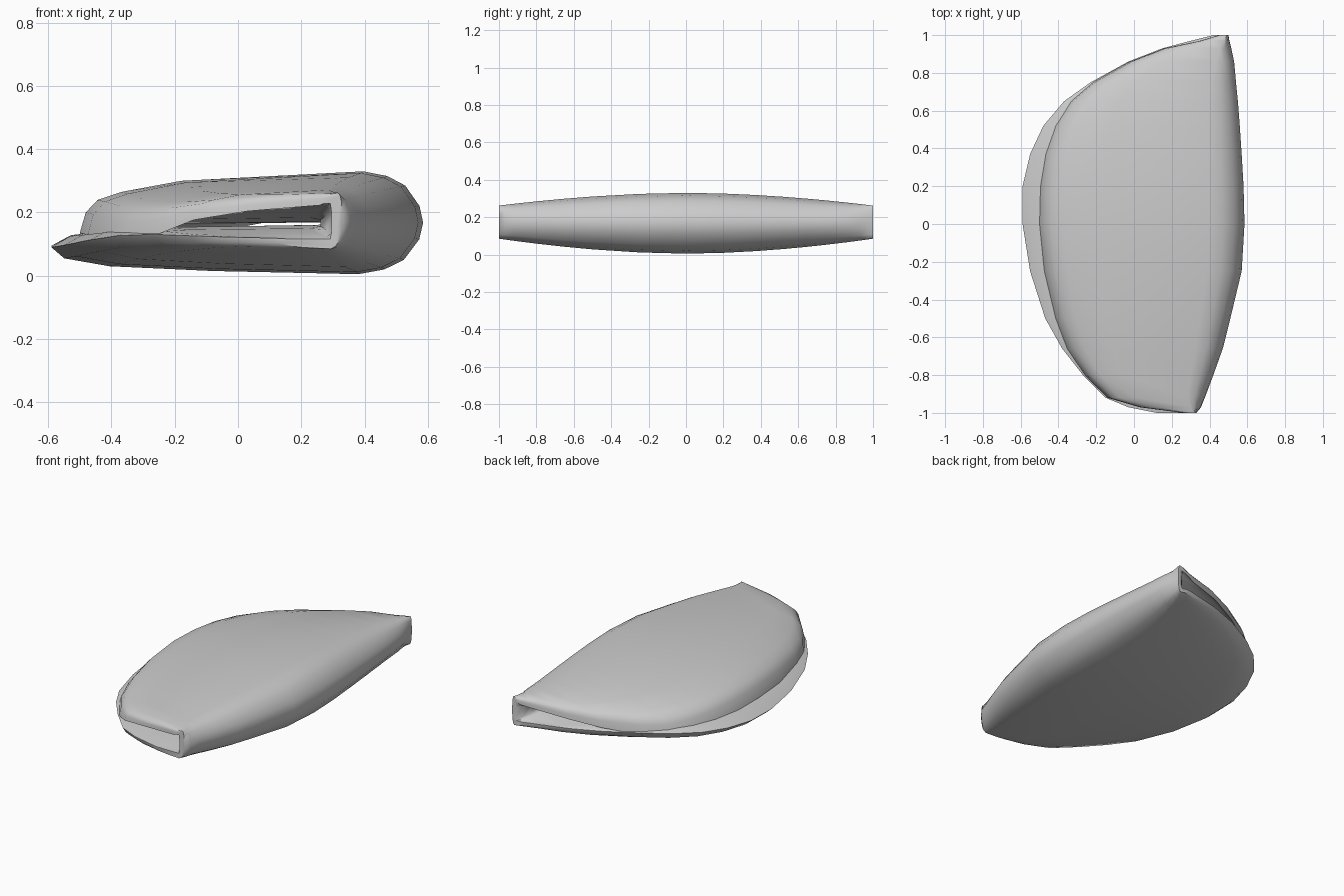
import bpy
import bmesh
import math

if "Cube" in bpy.data.objects:
    bpy.data.objects.remove(bpy.data.objects["Cube"], do_unlink=True)


def make_material(name, color):
    material = bpy.data.materials.new(name)
    material.use_nodes = True
    material.diffuse_color = color
    shader = material.node_tree.nodes["Principled BSDF"]
    shader.inputs["Base Color"].default_value = color
    return material


def lerp(start, end, amount):
    return start + (end - start) * amount


# Plan outline: y, lower leaf edge, upper leaf edge, outside of the fold
OUTLINE = [
    (-1, .12, .26, .33), (-.97, -.03, .03, .355), (-.92, -.15, -.14, .375),
    (-.8, -.27, -.26, .42), (-.66, -.38, -.36, .47), (-.5, -.47, -.42, .51),
    (-.25, -.55, -.475, .57), (0, -.59, -.5, .585), (.2, -.59, -.495, .58),
    (.37, -.55, -.47, .57), (.52, -.48, -.42, .56), (.65, -.37, -.34, .55),
    (.75, -.23, -.22, .54), (.86, -.03, -.02, .53), (.93, .15, .16, .515),
    (.97, .3, .35, .505), (1, .42, .45, .5),
]

# Outer skin of each leaf: distance in from the edge, depth from the face
LOWER_SKIN = [(0, .085), (.04, .05), (.18, .025), (.5, .01)]
UPPER_SKIN = [(0, .195), (.02, .13), (.06, .09), (.14, .065), (.34, .03)]
# Rounded fold: distance in from the spine, depth from the face
FOLD = [(.2, 0), (.12, .015), (.06, .045), (.012, .11)]
MIDDLE = .165
FULL_WIDTH = 1.15


def section(y, lower_edge, upper_edge, spine):
    """Closed U-shaped cross-section, with thin open lips toward both ends."""
    reach = abs(y)
    opening = max(0, (reach - .6) / .4) ** 2
    bottom = .005 + .08 * reach ** 1.8
    top = .33 - .068 * reach ** 1.8
    height = (top - bottom) / .325
    low_scale = (spine - lower_edge) / FULL_WIDTH
    up_scale = (spine - upper_edge) / FULL_WIDTH
    low_lip = 1 - .6 * opening
    up_lip = 1 - .8 * opening

    # Underside, around the fold, then back over the top
    loop = [(lower_edge + d * low_scale, bottom + h * low_lip)
            for d, h in LOWER_SKIN]
    loop += [(spine - d * low_scale, bottom + h * height) for d, h in FOLD]
    loop.append((spine, (top + bottom) / 2))
    loop += [(spine - d * up_scale, top - h * height) for d, h in reversed(FOLD)]
    loop += [(upper_edge + d * up_scale, top - h * up_lip)
             for d, h in reversed(UPPER_SKIN)]

    # Inside of the pocket
    upper_inner = MIDDLE + .004 + .06 * opening
    lower_inner = MIDDLE - .004 - .045 * opening
    upper_tip = loop[-1][1]
    lower_tip = loop[0][1]
    wall = spine - min(lerp(.2, .035, opening), .5 * (spine - upper_edge))
    corner = .06 * up_scale
    loop += [
        (upper_edge + .06 * up_scale, lerp(upper_tip, upper_inner, .4)),
        (upper_edge + .2 * up_scale, lerp(upper_tip, upper_inner, .9)),
        (wall - corner, upper_inner),
        (wall, lerp(MIDDLE, upper_inner, .6)),
        (wall, lerp(MIDDLE, lower_inner, .6)),
        (wall - corner, lower_inner),
        (lower_edge + .2 * low_scale, lerp(lower_tip, lower_inner, .8)),
        (lower_edge + .06 * low_scale, lerp(lower_tip, lower_inner, .5)),
    ]
    return [(x, y, z) for x, z in loop]


def loft(name, sections, material):
    """Skin a row of closed sections and cap both ends."""
    mesh = bpy.data.meshes.new(name)
    bm = bmesh.new()
    rings = [[bm.verts.new(point) for point in ring] for ring in sections]
    count = len(rings[0])
    for first, second in zip(rings, rings[1:]):
        for i in range(count):
            j = (i + 1) % count
            bm.faces.new((first[i], first[j], second[j], second[i]))
    for ring in (rings[0], rings[-1]):
        bm.faces.new(ring)
    bmesh.ops.recalc_face_normals(bm, faces=bm.faces[:])
    bm.to_mesh(mesh)
    bm.free()
    mesh.materials.append(material)
    obj = bpy.data.objects.new(name, mesh)
    bpy.context.collection.objects.link(obj)
    return obj


# Folded shell
grey = make_material("plain grey", (.6, .6, .6, 1))
shell = loft("folded_shell", [section(*row) for row in OUTLINE], grey)

bpy.ops.object.select_all(action="DESELECT")
shell.select_set(True)
bpy.context.view_layer.objects.active = shell
bpy.ops.object.shade_smooth_by_angle(angle=math.radians(60))
